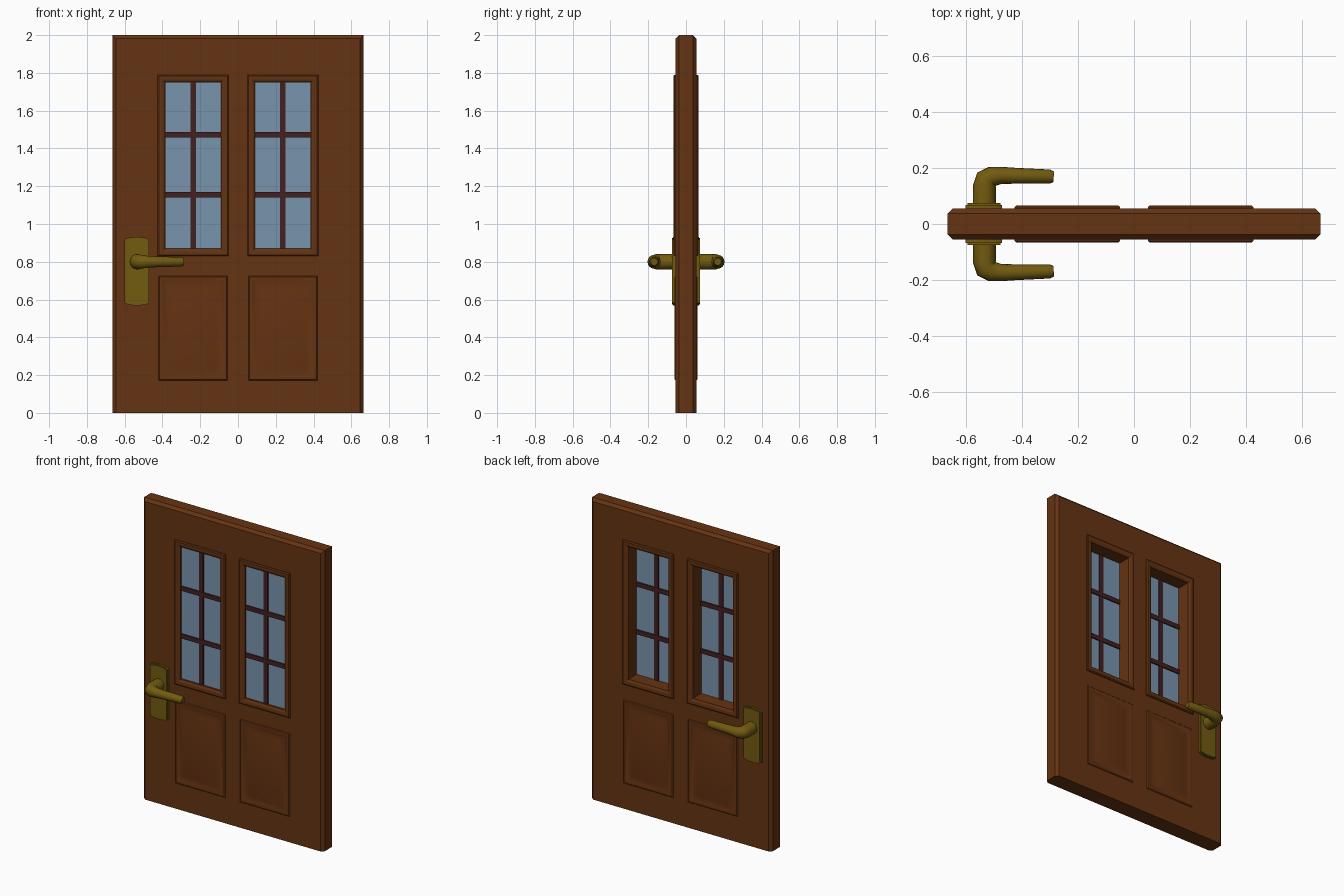
import bpy, bmesh, math
from mathutils import Vector

if "Cube" in bpy.data.objects:
    bpy.data.objects.remove(bpy.data.objects["Cube"])

def material(name, rgb):
    m = bpy.data.materials.new(name)
    m.diffuse_color = (*rgb, 1)
    m.use_nodes = True
    m.node_tree.nodes["Principled BSDF"].inputs["Base Color"].default_value = m.diffuse_color
    return m

WOOD = material("brown wood", (0.130, 0.033, 0.006))
DARK = material("dark bar wood", (0.056, 0.014, 0.014))
GLASS = material("blue glass", (0.19, 0.30, 0.42))
BRASS = material("aged brass", (0.168, 0.105, 0.005))

def finish(name, bm, mat, angle=35):
    bmesh.ops.recalc_face_normals(bm, faces=bm.faces)
    me = bpy.data.meshes.new(name)
    bm.to_mesh(me)
    bm.free()
    ob = bpy.data.objects.new(name, me)
    bpy.context.collection.objects.link(ob)
    me.materials.append(mat)
    bpy.ops.object.select_all(action='DESELECT')
    ob.select_set(True)
    bpy.context.view_layer.objects.active = ob
    bpy.ops.object.shade_smooth_by_angle(angle=math.radians(angle))
    return ob

def add_box(bm, x0, x1, y0, y1, z0, z1):
    vs = bmesh.ops.create_cube(bm, size=1)["verts"]
    for v in vs:
        v.co = Vector(((x0 + x1) / 2 + v.co.x * (x1 - x0),
                       (y0 + y1) / 2 + v.co.y * (y1 - y0),
                       (z0 + z1) / 2 + v.co.z * (z1 - z0)))

def box(name, mat, *dims):
    bm = bmesh.new()
    add_box(bm, *dims)
    return finish(name, bm, mat)

def moulding(name, rect, side, profile, fill=False):
    """Nested rectangles; profile lists (inset, distance from door centre)."""
    x0, x1, z0, z1 = rect
    bm = bmesh.new()
    loops = []
    for i, y in profile:
        loops.append([bm.verts.new((x, side * y, z)) for x, z in
                      ((x0 + i, z0 + i), (x1 - i, z0 + i), (x1 - i, z1 - i), (x0 + i, z1 - i))])
    for a, b in zip(loops, loops[1:]):
        for k in range(4):
            n = (k + 1) % 4
            bm.faces.new((a[k], a[n], b[n], b[k]))
    if fill:
        bm.faces.new(loops[-1])
    ob = finish(name, bm, WOOD, 30)
    # Open shells have no inside, so orient them away from the door
    me = ob.data
    if sum(p.normal.y * p.area for p in me.polygons) * side < 0:
        me.flip_normals()
    return ob

# Door slab: chamfered on the long upright edges and along the top
bm = bmesh.new()
add_box(bm, -0.665, 0.665, -0.055, 0.055, 0, 2)
edges = []
for e in bm.edges:
    a, b = e.verts[0].co, e.verts[1].co
    upright = abs(a.z - b.z) > 1
    top_long = abs(a.x - b.x) > 1 and a.z > 1
    if upright or top_long:
        edges.append(e)
bmesh.ops.bevel(bm, geom=edges, offset=0.018, segments=1, affect='EDGES')
slab = finish("door_slab", bm, WOOD)

# Two window openings cut through the slab
FRAME = 0.04
windows = [(-0.425, -0.05, 0.83, 1.79), (0.05, 0.425, 0.83, 1.79)]
bm = bmesh.new()
for x0, x1, z0, z1 in windows:
    add_box(bm, x0 + FRAME, x1 - FRAME, -0.3, 0.3, z0 + FRAME, z1 - FRAME)
cutter = finish("opening_cutter", bm, WOOD)
cutter.hide_render = True
mod = slab.modifiers.new("openings", 'BOOLEAN')
mod.object = cutter
mod.operation = 'DIFFERENCE'
mod.solver = 'EXACT'
bpy.context.view_layer.objects.active = slab
bpy.ops.object.modifier_apply(modifier=mod.name)
bpy.data.objects.remove(cutter)

WINDOW_PROFILE = [(0, 0.054), (0, 0.061), (0.006, 0.066), (0.022, 0.066), (0.034, 0.060), (FRAME, 0.054)]
PANEL_PROFILE = [(0, 0.054), (0.006, 0.060), (0.014, 0.061), (0.026, 0.0565), (0.05, 0.0565), (0.07, 0.061)]

for side, face in ((-1, "front"), (1, "back")):
    for hand, (x0, x1, z0, z1) in zip(("left", "right"), windows):
        moulding(f"{face}_{hand}_window_frame", (x0, x1, z0, z1), side, WINDOW_PROFILE)
        moulding(f"{face}_{hand}_lower_panel", (x0 + 0.004, x1 - 0.004, 0.17, 0.725), side, PANEL_PROFILE, True)

# Glass panes and glazing bars, set close to the front
for hand, (x0, x1, z0, z1) in zip(("left", "right"), windows):
    gx0, gx1, gz0, gz1 = x0 + FRAME, x1 - FRAME, z0 + FRAME, z1 - FRAME
    box(f"{hand}_glass", GLASS, gx0, gx1, -0.042, -0.032, gz0, gz1)
    cx = (x0 + x1) / 2
    box(f"{hand}_upright_bar", DARK, cx - 0.015, cx + 0.015, -0.048, -0.026, gz0, gz1)
    for name, z in (("lower", 1.155), ("upper", 1.472)):
        box(f"{hand}_{name}_cross_bar", DARK, gx0, gx1, -0.050, -0.024, z - 0.015, z + 0.015)

# Handles: an arched back plate and a bent, tapering lever on each face
HX, HZ = -0.535, 0.80
for side, face in ((-1, "front"), (1, "back")):
    bm = bmesh.new()
    outline = []
    for end in (1, -1):
        for k in range(9):
            t = end * (1 - k / 4)
            outline.append((HX + 0.065 * t, 0.75 + end * (0.166 + 0.015 * math.sqrt(1 - t * t * 0.98))))
    base = bm.faces.new([bm.verts.new((x, side * 0.05, z)) for x, z in outline])
    new = bmesh.ops.extrude_face_region(bm, geom=[base])["geom"]
    top = [g for g in new if isinstance(g, bmesh.types.BMFace)]
    bmesh.ops.translate(bm, vec=(0, side * 0.024, 0), verts=top[0].verts[:])
    bmesh.ops.bevel(bm, geom=top[0].edges[:], offset=0.006, segments=2, affect='EDGES')
    finish(f"{face}_handle_plate", bm, BRASS)

    # Lever: rings swept along the path (x, y, radius)
    path = [(HX + 0.002, 0.06, 0.041), (HX + 0.002, 0.135, 0.041), (-0.526, 0.160, 0.040),
            (-0.508, 0.169, 0.036), (-0.475, 0.173, 0.031), (-0.42, 0.172, 0.028),
            (-0.30, 0.169, 0.025), (-0.286, 0.168, 0.019)]
    bm = bmesh.new()
    rings = []
    for i, (x, y, r) in enumerate(path):
        a, b = path[max(i - 1, 0)], path[min(i + 1, len(path) - 1)]
        d = Vector((b[0] - a[0], b[1] - a[1])).normalized()
        ring = []
        for k in range(16):
            t = math.tau * k / 16
            c = r * math.cos(t)
            ring.append(bm.verts.new((x - d.y * c, side * (y + d.x * c), HZ + r * math.sin(t))))
        rings.append(ring)
    for a, b in zip(rings, rings[1:]):
        for k in range(16):
            n = (k + 1) % 16
            bm.faces.new((a[k], a[n], b[n], b[k]))
    bm.faces.new(rings[0])
    bm.faces.new(rings[-1])
    finish(f"{face}_lever", bm, BRASS, 50)
